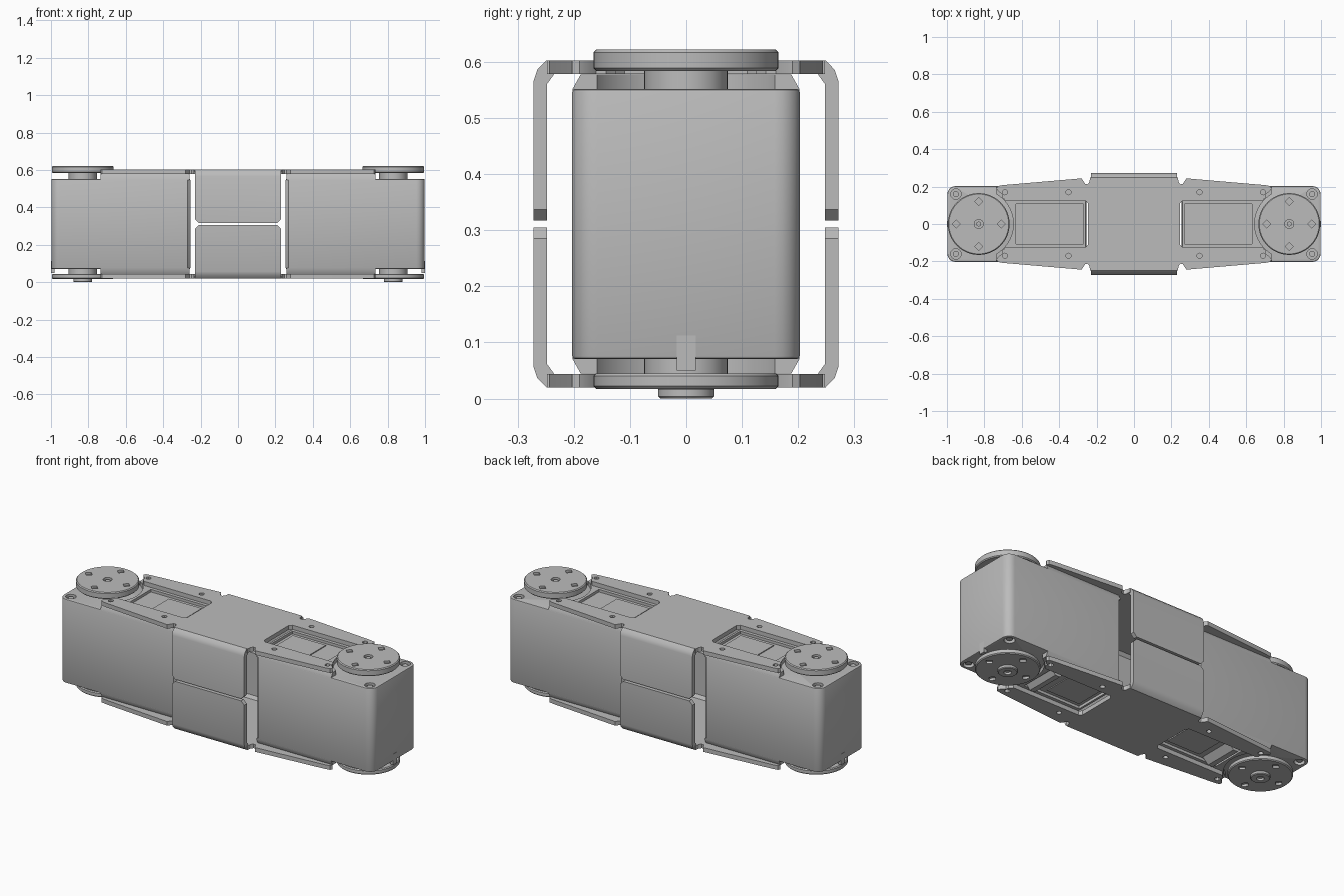
import bpy, bmesh, math
from mathutils import Matrix, Vector

if "Cube" in bpy.data.objects:
    bpy.data.objects.remove(bpy.data.objects["Cube"])

grey = bpy.data.materials.new("plain grey")
grey.use_nodes = True
grey.diffuse_color = (0.5, 0.5, 0.5, 1)
grey.node_tree.nodes["Principled BSDF"].inputs["Base Color"].default_value = (0.5, 0.5, 0.5, 1)

MID = 0.311   # height of the plane halfway between both brackets
AXIS = 0.83   # x of the horn axis


def finish(name, bm):
    bmesh.ops.recalc_face_normals(bm, faces=bm.faces)
    mesh = bpy.data.meshes.new(name)
    bm.to_mesh(mesh)
    bm.free()
    mesh.materials.append(grey)
    obj = bpy.data.objects.new(name, mesh)
    bpy.context.collection.objects.link(obj)
    return obj


def prism(name, pts, lo, hi, axis="z", rounding=None):
    """Extrude a closed 2D outline; rounding(edge) gives a bevel radius."""
    place = {"z": lambda a, b: (a, b, lo), "x": lambda a, b: (lo, a, b)}[axis]
    step = Vector((0, 0, hi - lo)) if axis == "z" else Vector((hi - lo, 0, 0))
    bm = bmesh.new()
    face = bm.faces.new([bm.verts.new(place(a, b)) for a, b in pts])
    new = bmesh.ops.extrude_face_region(bm, geom=[face], use_keep_orig=True)["geom"]
    bmesh.ops.translate(bm, vec=step, verts=[g for g in new if isinstance(g, bmesh.types.BMVert)])
    bmesh.ops.recalc_face_normals(bm, faces=bm.faces)
    if rounding:
        groups = {}
        for e in bm.edges:
            r = rounding(e)
            if r:
                groups.setdefault(r, []).append(e)
        for r, edges in groups.items():
            bmesh.ops.bevel(bm, geom=edges, offset=r, segments=5 if r > 0.02 else 1,
                            profile=0.5, affect="EDGES")
    return finish(name, bm)


def box(name, x0, x1, y0, y1, z0, z1):
    return prism(name, [(x0, y0), (x1, y0), (x1, y1), (x0, y1)], z0, z1)


def cyl(name, x, y, r, z0, z1, sides=48):
    bm = bmesh.new()
    bmesh.ops.create_cone(bm, cap_ends=True, segments=sides, radius1=r, radius2=r, depth=z1 - z0,
                          matrix=Matrix.Translation((x, y, (z0 + z1) / 2)))
    return finish(name, bm)


def apply(obj, mod):
    bpy.context.view_layer.objects.active = obj
    bpy.ops.object.modifier_apply(modifier=mod.name)


def cut(obj, *cutters):
    for c in cutters:
        mod = obj.modifiers.new("cut", "BOOLEAN")
        mod.operation, mod.object, mod.solver = "DIFFERENCE", c, "EXACT"
        apply(obj, mod)
        bpy.data.objects.remove(c)


def soften(obj, width, segments=2):
    mod = obj.modifiers.new("bevel", "BEVEL")
    mod.width, mod.segments = width, segments
    mod.limit_method, mod.angle_limit = "ANGLE", math.radians(50)
    apply(obj, mod)


def both_ends(obj):
    mod = obj.modifiers.new("mirror", "MIRROR")
    mod.use_axis[0] = True
    apply(obj, mod)


def span(top, a, b):
    """Height range given for the top, or its reflection for the bottom."""
    return (a, b) if top else (2 * MID - b, 2 * MID - a)


# Servo housing
def housing_corner(e):
    a, b = (v.co for v in e.verts)
    if abs(a.z - b.z) < 0.1:
        return 0
    return 0.045 if a.x > 0.9 else 0.015


housing = prism("servo_housing", [(0.255, -0.203), (0.998, -0.203), (0.998, 0.203), (0.255, 0.203)],
                0.07, 0.552, rounding=housing_corner)
soften(housing, 0.006)
for y in (-0.16, 0.16):
    for top in (True, False):
        cut(housing, cyl("cutter", 0.952, y, 0.028, *span(top, 0.53, 0.6), 20))
        both_ends(cyl("corner_screw", 0.952, y, 0.016, *span(top, 0.52, 0.545), 12))
both_ends(housing)
both_ends(box("end_tab", 0.98, 1.0, -0.017, 0.017, 0.05, 0.112))

for top in (True, False):
    side = "top" if top else "bottom"
    flip = (lambda z: z) if top else (lambda z: 2 * MID - z)

    # Raised housing cap, scooped around the horn, with a recessed panel
    cap = prism(side + "_housing_cap",
                [(-0.202, flip(0.545)), (0.202, flip(0.545)), (0.202, flip(0.552)), (0.188, flip(0.577)),
                 (-0.188, flip(0.577)), (-0.202, flip(0.552))], 0.258, 0.735, "x")
    cut(cap, cyl("cutter", AXIS, 0, 0.185, *span(top, 0.5, 0.7), 64),
        box("cutter", 0.27, 0.63, -0.108, 0.108, *span(top, 0.562, 0.7)))
    both_ends(cap)
    both_ends(box(side + "_recess_panel", 0.29, 0.5, -0.085, 0.085, *span(top, 0.555, 0.567)))

    # Bracket plate with windows, horn cut-outs and screw holes
    quarter = [(0.235, 0.248), (0.238, 0.225), (0.248, 0.212), (0.26, 0.214), (0.28, 0.244),
               (0.7, 0.208), (0.728, 0.203), (0.735, 0.19), (0.725, 0.175), (0.705, 0.16)]
    half = quarter + [(x, -y) for x, y in reversed(quarter)]
    plate = prism(side + "_bracket_plate", half + [(-x, -y) for x, y in half], *span(top, 0.578, 0.602))
    for s in (1, -1):
        cut(plate, cyl("cutter", s * AXIS, 0, 0.19, *span(top, 0.5, 0.7), 64))
        window = prism("cutter", [(s * x, y) for x, y in
                                  ((0.26, -0.125), (0.75, -0.125), (0.75, 0.125), (0.26, 0.125),
                                   (0.245, 0.11), (0.245, -0.11))], *span(top, 0.5, 0.7))
        cut(plate, window)
        for x in (0.35, 0.69):
            for y in (-0.17, 0.17):
                cut(plate, cyl("cutter", s * x, y, 0.014, *span(top, 0.5, 0.7), 12))

    # Folded flanges that wrap the front and back
    tip = flip(0.317)
    for s in (1, -1):
        profile = [(0.235, 0.602), (0.249, 0.602), (0.265, 0.586), (0.272, 0.565), (0.272, 0.317),
                   (0.248, 0.317), (0.248, 0.56), (0.235, 0.578)]

        def tip_corner(e):
            a, b = (v.co for v in e.verts)
            on_tip = abs(a.z - tip) < 1e-4 and abs(b.z - tip) < 1e-4
            return 0.02 if on_tip and abs(a.x - b.x) < 1e-4 else 0

        prism(side + ("_back_flange" if s > 0 else "_front_flange"),
              [(s * y, flip(z)) for y, z in profile], -0.23, 0.23, "x", tip_corner)

    # Horn disc with square screw sockets
    z0, z1 = (0.584, 0.622) if top else (0.017, 0.045)
    outer, inner = (z1, z0) if top else (z0, z1)
    disc = cyl(side + "_horn", AXIS, 0, 0.165, z0, z1, 64)
    soften(disc, 0.005, 1)
    for dx, dy in ((0.12, 0), (-0.12, 0), (0, 0.12), (0, -0.12)):
        cut(disc, cyl("cutter", AXIS + dx, dy, 0.022, outer - 0.012, outer + 0.012, 4))
    if top:
        cut(disc, cyl("cutter", AXIS, 0, 0.024, outer - 0.015, outer + 0.02, 20))
        both_ends(cyl("top_horn_screw", AXIS, 0, 0.014, outer - 0.02, outer - 0.006, 6))
    both_ends(disc)
    both_ends(cyl(side + "_horn_boss", AXIS, 0, 0.075, *((0.54, 0.586) if top else (0.04, 0.08)), 40))

# Raised hub under the bottom horn
hub = cyl("bottom_hub", AXIS, 0, 0.05, 0.0, 0.02, 40)
soften(hub, 0.004, 1)
cut(hub, cyl("cutter", AXIS, 0, 0.02, -0.01, 0.012, 16))
both_ends(hub)

# Wedge shaped connector cover beside each bottom horn
bm = bmesh.new()
for y in (-0.1, 0.1):
    bm.faces.new([bm.verts.new((x, y, z)) for x, z in
                  ((0.53, 0.065), (0.57, 0.026), (0.6, 0.026), (0.635, 0.065))])
bmesh.ops.bridge_loops(bm, edges=bm.edges[:])
both_ends(finish("connector_cover", bm))

# Smooth the rounded parts while keeping edges crisp
for obj in bpy.context.scene.objects:
    if obj.type == "MESH":
        obj.select_set(True)
        bpy.context.view_layer.objects.active = obj
bpy.ops.object.shade_smooth_by_angle(angle=math.radians(30))
